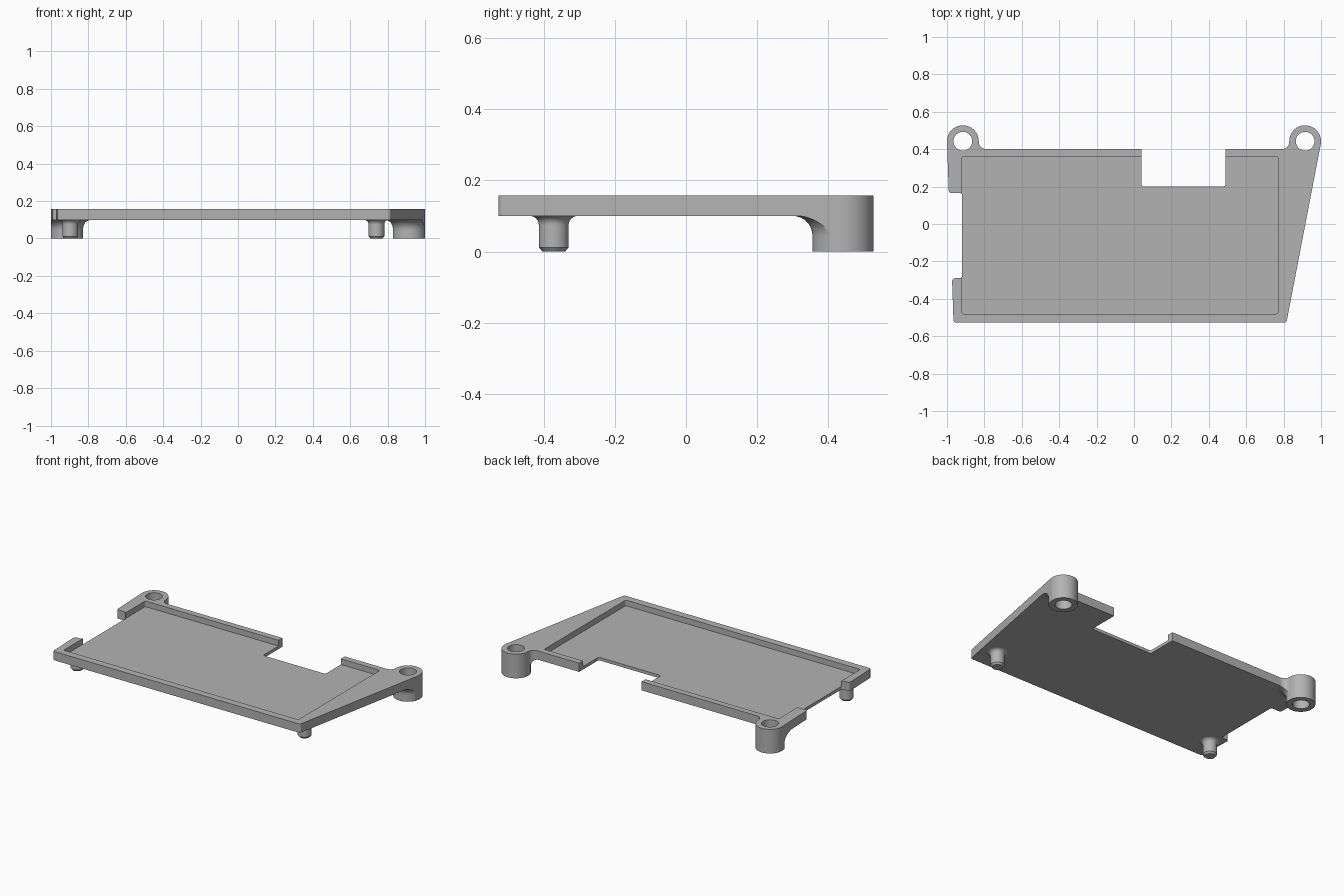
import bpy, bmesh, math
from mathutils import Vector

old = bpy.data.objects.get("Cube")
if old:
    bpy.data.objects.remove(old, do_unlink=True)

BOTTOM, FLOOR, TOP = 0.10, 0.12, 0.157
EAR_X, EAR_Y, EAR_R, HOLE_R = 0.915, 0.4425, 0.085, 0.05

grey = bpy.data.materials.new("plain grey")
grey.use_nodes = True
COLOUR = (0.45, 0.45, 0.45, 1)
grey.diffuse_color = COLOUR
grey.node_tree.nodes["Principled BSDF"].inputs["Base Color"].default_value = COLOUR


def make_object(name, bm):
    bmesh.ops.recalc_face_normals(bm, faces=bm.faces)
    mesh = bpy.data.meshes.new(name)
    bm.to_mesh(mesh)
    bm.free()
    mesh.materials.append(grey)
    obj = bpy.data.objects.new(name, mesh)
    bpy.context.collection.objects.link(obj)
    return obj


def arc(cx, cy, r, start, end, steps):
    angles = [math.radians(start + (end - start) * i / steps) for i in range(steps + 1)]
    return [(cx + r * math.cos(a), cy + r * math.sin(a)) for a in angles]


def rounded(points, steps=5):
    """Outline from (x, y) points; a third value rounds that corner."""
    out = []
    for i, p in enumerate(points):
        here = Vector(p[:2])
        if len(p) == 2:
            out.append(here)
            continue
        a = (Vector(points[i - 1][:2]) - here).normalized()
        b = (Vector(points[(i + 1) % len(points)][:2]) - here).normalized()
        half = a.angle(b) / 2
        centre = here + (a + b).normalized() * (p[2] / math.sin(half))
        reach = p[2] / math.tan(half)
        u, v = here + a * reach - centre, here + b * reach - centre
        for k in range(steps + 1):
            out.append(centre + u.lerp(v, k / steps).normalized() * p[2])
    return out


def prism(name, outline, z0, z1):
    """Closed solid from a flat outline."""
    bm = bmesh.new()
    low = [bm.verts.new((x, y, z0)) for x, y in outline]
    high = [bm.verts.new((x, y, z1)) for x, y in outline]
    bm.faces.new(low[::-1])
    bm.faces.new(high)
    for k in range(len(low)):
        bm.faces.new((low[k - 1], low[k], high[k], high[k - 1]))
    return make_object(name, bm)


def lathe(name, profile, x, y, steps=64):
    """Solid of revolution from (radius, z) points."""
    bm = bmesh.new()
    rings = []
    for r, z in profile:
        turn = [2 * math.pi * k / steps for k in range(steps)]
        rings.append([bm.verts.new((x + r * math.cos(a), y + r * math.sin(a), z)) for a in turn])
    for low, high in zip(rings, rings[1:]):
        for k in range(steps):
            bm.faces.new((low[k - 1], low[k], high[k], high[k - 1]))
    bm.faces.new(rings[0][::-1])
    bm.faces.new(rings[-1])
    return make_object(name, bm)


def flared(r, fillet):
    """Post side that sweeps out into the underside of the plate."""
    curve = arc(r + fillet, BOTTOM - fillet, fillet, 180, 90, 10)
    return curve + [(r + fillet, BOTTOM + 0.01)]


def combine(target, tool, operation):
    mod = target.modifiers.new(operation, "BOOLEAN")
    mod.operation, mod.solver, mod.object = operation, "EXACT", tool
    bpy.context.view_layer.update()
    graph = bpy.context.evaluated_depsgraph_get()
    result = bpy.data.meshes.new_from_object(target.evaluated_get(graph))
    target.modifiers.remove(mod)
    target.data = result
    bpy.data.objects.remove(tool, do_unlink=True)


# Oversized slab, trimmed to the outline later
tray = prism("tray", [(-1.2, -0.8), (1.2, -0.8), (1.2, 0.8), (-1.2, 0.8)], BOTTOM, TOP)

# Screw bosses under the ears and locating pegs at the front
for side in (-1, 1):
    boss = [(EAR_R + 0.002, 0)] + flared(EAR_R + 0.002, 0.055)
    combine(tray, lathe("screw_boss", boss, side * EAR_X, EAR_Y), "UNION")
for x in (-0.897, 0.74):
    peg = [(0.032, 0), (0.042, 0.012)] + flared(0.042, 0.025)
    combine(tray, lathe("locating_peg", peg, x, -0.372), "UNION")

# Outer outline: ears, rear notch, left side gap
outline = [(-0.965, -0.5275, 0.015), (0.815, -0.5275, 0.015)]
outline += arc(EAR_X, EAR_Y, EAR_R, -10.9, 181, 40)
outline += arc(0.79, 0.44, 0.04, 1, -90, 12)
outline += [(0.49, 0.40), (0.49, 0.20, 0.015), (0.04, 0.20, 0.015), (0.04, 0.40)]
outline += arc(-0.79, 0.44, 0.04, 270, 179, 12)
outline += arc(-EAR_X, EAR_Y, EAR_R, -1, 182, 40)
outline += [(-0.99, 0.165, 0.015), (-0.919, 0.165, 0.012),
            (-0.919, -0.29, 0.012), (-0.973, -0.29, 0.015)]
combine(tray, prism("outline", rounded(outline), -0.1, 0.3), "INTERSECT")

# Shallow recess in the top
recess = rounded([(-0.92, -0.48, 0.008), (0.77, -0.48, 0.008),
                  (0.77, 0.36, 0.008), (-0.92, 0.36, 0.008)])
combine(tray, prism("recess", recess, FLOOR, 0.3), "DIFFERENCE")

# Screw holes through the bosses
for side in (-1, 1):
    hole = [(HOLE_R, -0.1), (HOLE_R, 0.3)]
    combine(tray, lathe("screw_hole", hole, side * EAR_X, EAR_Y), "DIFFERENCE")

# Smooth curved walls, crisp edges
bpy.ops.object.select_all(action="DESELECT")
tray.select_set(True)
bpy.context.view_layer.objects.active = tray
bpy.ops.object.shade_smooth_by_angle(angle=math.radians(30))
weighted = tray.modifiers.new("even_normals", "WEIGHTED_NORMAL")
weighted.keep_sharp = True
